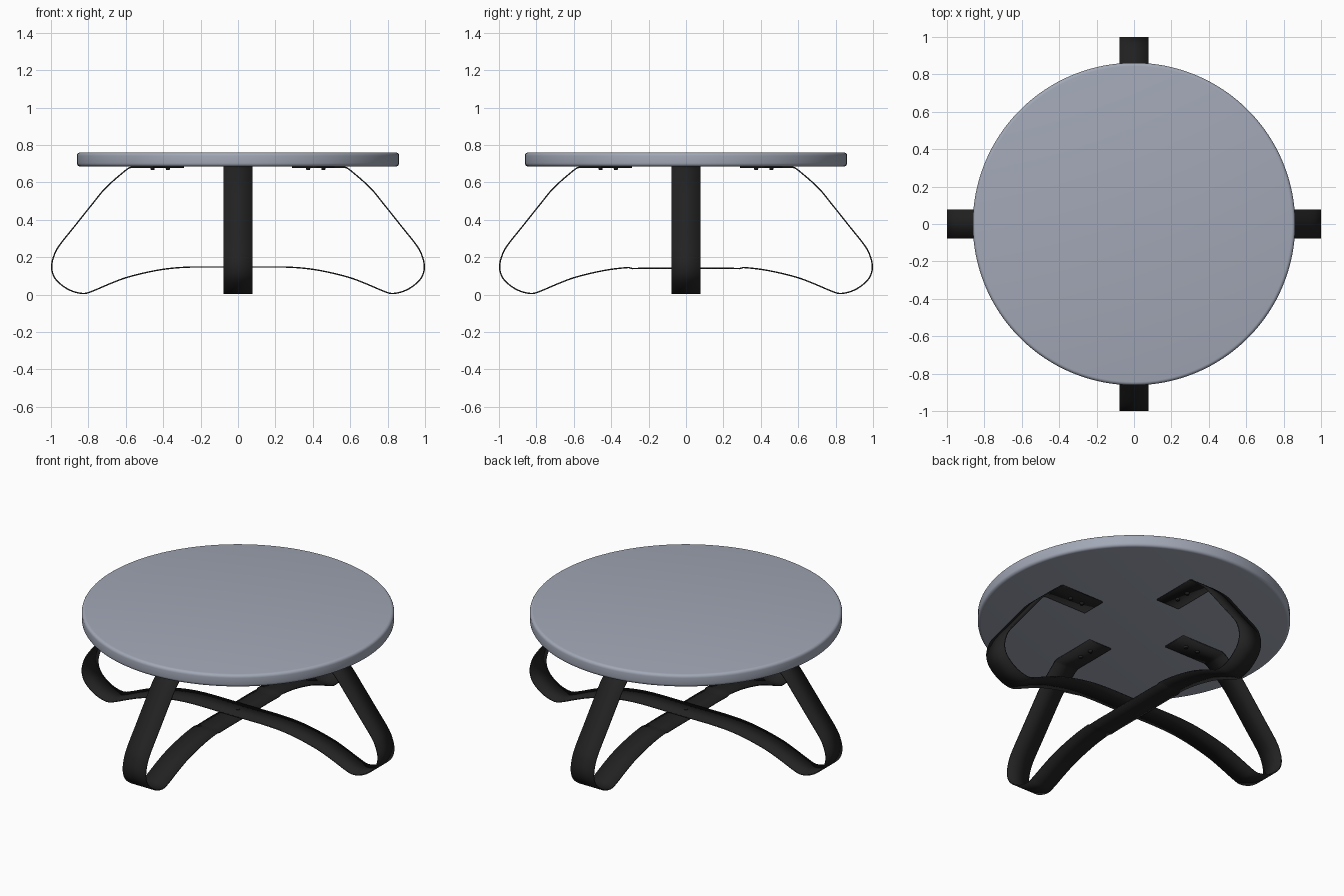
import bpy, bmesh, math
from mathutils import Vector

if "Cube" in bpy.data.objects:
    bpy.data.objects.remove(bpy.data.objects["Cube"], do_unlink=True)

STRAP_W, STRAP_T = 0.154, 0.007
TOP_R, TOP_LOW, TOP_HIGH = 0.862, 0.685, 0.76


def material(name, rgb):
    m = bpy.data.materials.new(name)
    m.use_nodes = True
    m.diffuse_color = (*rgb, 1)
    m.node_tree.nodes["Principled BSDF"].inputs["Base Color"].default_value = (*rgb, 1)
    return m


grey = material("blue grey top", (0.36, 0.39, 0.47))
black = material("black metal", (0.016, 0.016, 0.016))


def finish(name, bm, mat, angle=40):
    bmesh.ops.recalc_face_normals(bm, faces=bm.faces)
    mesh = bpy.data.meshes.new(name)
    bm.to_mesh(mesh)
    bm.free()
    mesh.materials.append(mat)
    ob = bpy.data.objects.new(name, mesh)
    bpy.context.collection.objects.link(ob)
    bpy.ops.object.select_all(action="DESELECT")
    bpy.context.view_layer.objects.active = ob
    ob.select_set(True)
    bpy.ops.object.shade_smooth_by_angle(angle=math.radians(angle))
    return ob


def smooth_path(pts, steps=8):
    """Catmull-Rom curve through the points."""
    p = [2 * pts[0] - pts[1]] + pts + [2 * pts[-1] - pts[-2]]
    out = []
    for a, b, c, d in zip(p, p[1:], p[2:], p[3:]):
        for i in range(steps):
            t = i / steps
            out.append(0.5 * (2 * b + (c - a) * t + (2 * a - 5 * b + 4 * c - d) * t**2
                              + (3 * b - a - 3 * c + d) * t**3))
    return out + [pts[-1]]


# Round top with softened rims
bm = bmesh.new()
bmesh.ops.create_cone(bm, cap_ends=True, segments=128, radius1=TOP_R, radius2=TOP_R,
                      depth=TOP_HIGH - TOP_LOW)
bmesh.ops.translate(bm, verts=bm.verts, vec=(0, 0, (TOP_LOW + TOP_HIGH) / 2))
rims = [e for e in bm.edges if abs(e.verts[0].co.z - e.verts[1].co.z) < 1e-4]
bmesh.ops.bevel(bm, geom=rims, offset=0.018, segments=4, profile=0.5, affect="EDGES")
finish("table_top", bm, grey)

# Half of the bent strap: from the mounting tab, round the foot, to the crossing
MOUNT_Z = TOP_LOW - STRAP_T / 2
BEND = [(0.57, MOUNT_Z), (0.6, 0.665), (0.705, 0.573), (0.78, 0.483), (0.87, 0.37),
        (0.955, 0.263), (0.985, 0.205), (0.9965, 0.147), (0.983, 0.095), (0.945, 0.053),
        (0.89, 0.02), (0.825, 0.006), (0.77, 0.022), (0.68, 0.06), (0.58, 0.096),
        (0.42, 0.132), (0.26, 0.147), (0, 0.147)]
half = [Vector((0.29, MOUNT_Z))] + smooth_path([Vector(p) for p in BEND])
path = half + [Vector((-p.x, p.y)) for p in reversed(half[:-1])]


def strap(name, turn, drop):
    bm = bmesh.new()
    rows = []
    for p in path:
        # the lower strap dips only around the crossing
        z = p.y - (drop if p.y < 0.2 and abs(p.x) < 0.3 else 0)
        rows.append([bm.verts.new((p.x, s * STRAP_W / 2, z)) for s in (-1, 1)])
    for a, b in zip(rows, rows[1:]):
        bm.faces.new((a[0], b[0], b[1], a[1]))
    ob = finish(name, bm, black)
    ob.rotation_euler.z = turn
    mod = ob.modifiers.new("thickness", "SOLIDIFY")
    mod.thickness, mod.offset = STRAP_T, 0
    return ob


def screw(name, x, y, z, r=0.013, h=0.012):
    bm = bmesh.new()
    bmesh.ops.create_cone(bm, cap_ends=True, segments=20, radius1=r * 0.7, radius2=r, depth=h)
    bmesh.ops.translate(bm, verts=bm.verts, vec=(x, y, z))
    finish(name, bm, black)


strap("side_to_side_strap", 0, 0)
strap("front_to_back_strap", math.pi / 2, STRAP_T)

# Two screws under each mounting tab, and one bolt at the crossing
for name, dx, dy in (("left", 1, 0), ("right", -1, 0), ("back", 0, 1), ("front", 0, -1)):
    for i, d in enumerate((0.375, 0.457)):
        screw(f"{name}_tab_screw_{i + 1}", dx * d, dy * d, TOP_LOW - STRAP_T - 0.005)
screw("crossing_bolt", 0, 0, 0.147, r=0.011, h=0.014)
